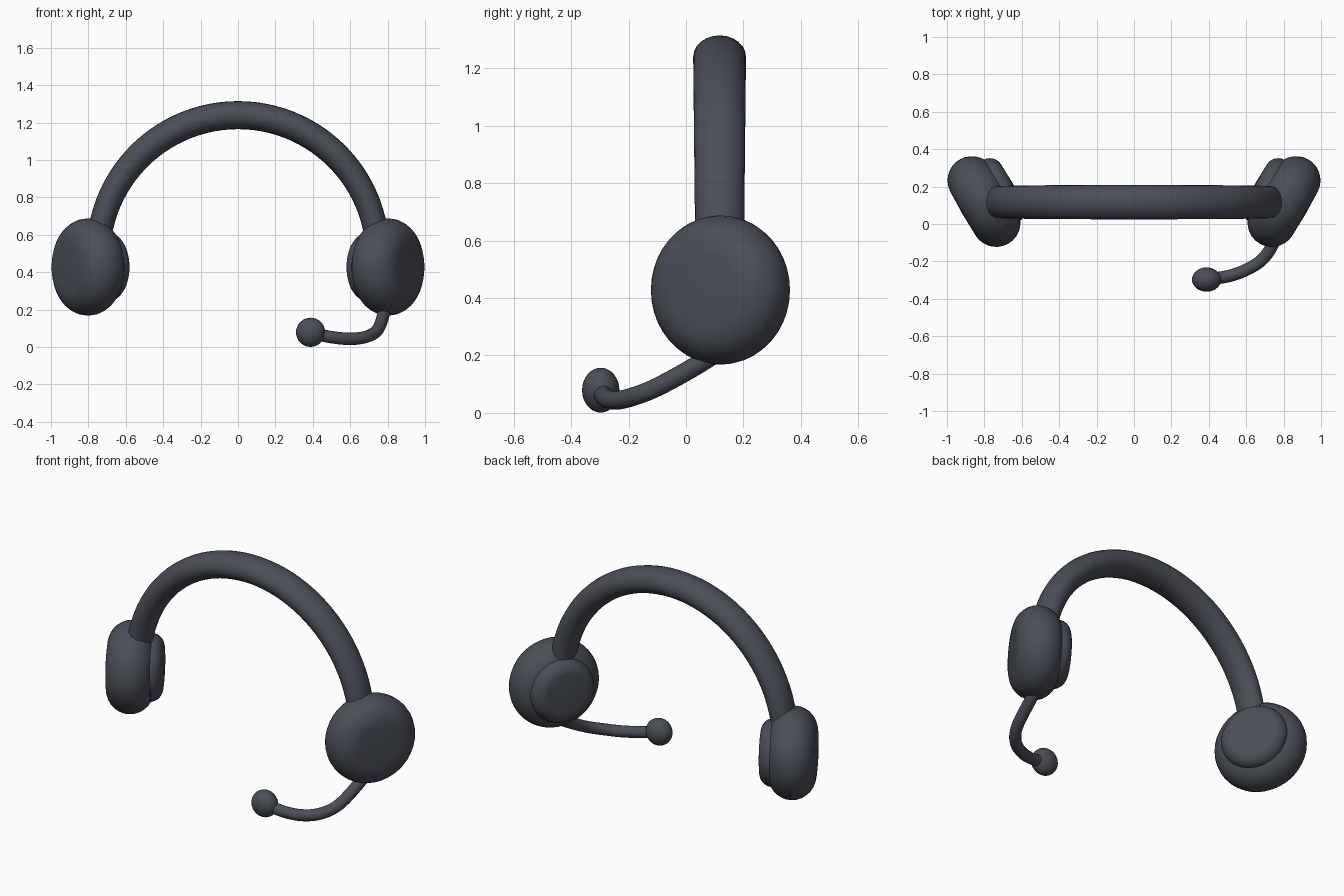
import bpy, bmesh, math
from mathutils import Vector, Matrix

if "Cube" in bpy.data.objects:
    bpy.data.objects.remove(bpy.data.objects["Cube"])

mat = bpy.data.materials.new("charcoal plastic")
mat.diffuse_color = (0.068, 0.076, 0.094, 1)
mat.use_nodes = True
mat.node_tree.nodes["Principled BSDF"].inputs["Base Color"].default_value = mat.diffuse_color
Y0 = 0.117


def finish(name, bm):
    bmesh.ops.recalc_face_normals(bm, faces=bm.faces[:])
    for f in bm.faces:
        f.smooth = True
    me = bpy.data.meshes.new(name)
    bm.to_mesh(me)
    bm.free()
    me.materials.append(mat)
    ob = bpy.data.objects.new(name, me)
    bpy.context.collection.objects.link(ob)
    return ob


def skin(name, rings):
    """Join rings of points into a closed skin with capped ends."""
    bm = bmesh.new()
    rows = [[bm.verts.new(p) for p in r] for r in rings]
    n = len(rows[0])
    for a, b in zip(rows, rows[1:]):
        for i in range(n):
            j = (i + 1) % n
            bm.faces.new((a[i], a[j], b[j], b[i]))
    bm.faces.new(rows[0])
    bm.faces.new(rows[-1])
    return finish(name, bm)


def round_disc(name, centre, axis, flat, r, sides=40):
    """Disc with a fully rounded rim and slightly domed faces."""
    rot = Vector(axis).to_track_quat('Z', 'Y').to_matrix()
    prof = [(0.01, -r - 0.003), (flat * 0.6, -r - 0.001)]
    prof += [(flat + r * math.cos(t), r * math.sin(t))
             for t in (math.pi * (k / 14 - 0.5) for k in range(15))]
    prof += [(flat * 0.6, r + 0.001), (0.01, r + 0.003)]
    rings = []
    for rad, h in prof:
        rings.append([Vector(centre) + rot @ Vector((
            rad * math.cos(2 * math.pi * i / sides),
            rad * math.sin(2 * math.pi * i / sides), h)) for i in range(sides)])
    return skin(name, rings)


# Ear cups and inner cushions, toed in toward the front
for s, side in ((-1, "left"), (1, "right")):
    axis = (s * math.cos(math.radians(30)), -0.5, 0)
    round_disc(side + "_ear_cup", (s * 0.802, 0.12, 0.428), axis, 0.13, 0.13)
    round_disc(side + "_ear_cushion", (s * 0.71, 0.178, 0.428), axis, 0.12, 0.07)

# Headband: elliptical section swept along an arc, slimmer at its ends
R, zc, rings = 0.747, 0.493, []
for k in range(49):
    a = math.radians(4 + 172 * k / 48)
    w = math.sin(a)
    tx, ty = 0.063 + 0.012 * w, 0.084 + 0.008 * w
    rings.append([((R + tx * math.cos(t)) * math.cos(a), Y0 + ty * math.sin(t),
                   zc + (R + tx * math.cos(t)) * math.sin(a))
                  for t in (2 * math.pi * i / 24 for i in range(24))])
skin("headband", rings)

# Microphone boom: smooth tube through a few points
pts = [Vector(p) for p in ((0.79, 0.14, 0.235), (0.777, 0.045, 0.17),
                           (0.745, -0.1, 0.09), (0.685, -0.19, 0.055),
                           (0.6, -0.245, 0.044), (0.5, -0.28, 0.053),
                           (0.39, -0.295, 0.075))]
path = []
for i in range(len(pts) - 1):
    p0, p1, p2 = pts[max(i - 1, 0)], pts[i], pts[i + 1]
    p3 = pts[min(i + 2, len(pts) - 1)]
    for k in range(6):
        t = k / 6
        path.append(0.5 * (2 * p1 + (p2 - p0) * t + (2 * p0 - 5 * p1 + 4 * p2 - p3) * t * t
                           + (3 * p1 - p0 - 3 * p2 + p3) * t ** 3))
path.append(pts[-1])
rings = []
for i, p in enumerate(path):
    d = (path[min(i + 1, len(path) - 1)] - path[max(i - 1, 0)]).normalized()
    u = d.cross(Vector((0, 0, 1))).normalized()
    v = d.cross(u)
    rings.append([p + 0.033 * (u * math.cos(t) + v * math.sin(t))
                  for t in (2 * math.pi * j / 16 for j in range(16))])
skin("microphone_boom", rings)

# Microphone tip
bm = bmesh.new()
bmesh.ops.create_uvsphere(bm, u_segments=32, v_segments=16, radius=1,
                          matrix=Matrix.Translation((0.388, -0.297, 0.079))
                          @ Matrix.Diagonal((0.078, 0.065, 0.078, 1)))
finish("microphone_tip", bm)
